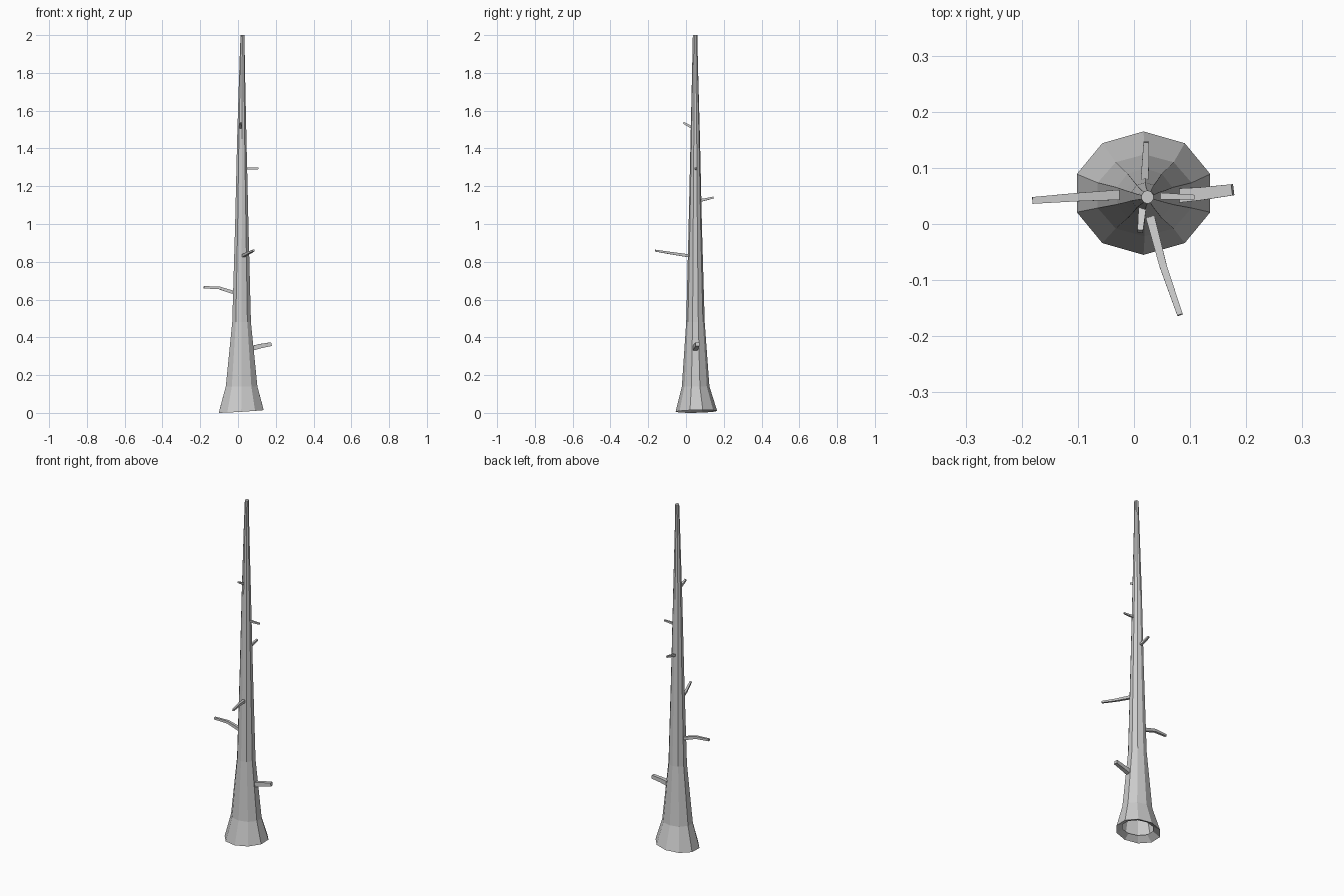
import bpy, bmesh, math
from mathutils import Vector

if "Cube" in bpy.data.objects:
    bpy.data.objects.remove(bpy.data.objects["Cube"])


def make_object(name, bm):
    bmesh.ops.recalc_face_normals(bm, faces=bm.faces)
    mesh = bpy.data.meshes.new(name)
    bm.to_mesh(mesh)
    bm.free()
    obj = bpy.data.objects.new(name, mesh)
    bpy.context.collection.objects.link(obj)
    return obj


def bridge(bm, a, b):
    n = len(a)
    for i in range(n):
        bm.faces.new((a[i], a[(i + 1) % n], b[(i + 1) % n], b[i]))


# Ten-sided trunk: z, centre x, centre y, x radius, y radius, rim waviness
rings = [
    (0.03, 0.018, 0.052, 0.088, 0.075, 0.0),
    (0.009, 0.017, 0.055, 0.125, 0.11, 0.008),
    (0.14, 0.019, 0.051, 0.088, 0.073, 0.0),
    (0.48, 0.019, 0.050, 0.052, 0.049, 0.0),
    (1.00, 0.020, 0.049, 0.037, 0.035, 0.0),
    (1.45, 0.020, 0.049, 0.026, 0.025, 0.0),
    (1.85, 0.022, 0.048, 0.015, 0.015, 0.0),
    (2.00, 0.024, 0.048, 0.011, 0.012, 0.0),
]
bm = bmesh.new()
loops = []
for z, cx, cy, rx, ry, wave in rings:
    loop = []
    for k in range(10):
        a = math.radians(90 + 36 * k)
        dz = wave * math.cos(a - 0.3)
        loop.append(bm.verts.new((cx + rx * math.cos(a), cy + ry * math.sin(a), z + dz)))
    loops.append(loop)
for lower, upper in zip(loops, loops[1:]):
    bridge(bm, lower, upper)
bm.faces.new(loops[-1])
low = min(v.co.z for v in bm.verts)
for v in loops[1]:
    v.co.z -= low
make_object("trunk", bm)


# Square-section broken branches swept along short paths
def branch(name, path, r0, r1):
    pts = [Vector(p) for p in path]
    bm = bmesh.new()
    loops = []
    for i, p in enumerate(pts):
        d = (pts[min(i + 1, len(pts) - 1)] - pts[max(i - 1, 0)]).normalized()
        side = d.cross(Vector((0, 0, 1))).normalized()
        up = side.cross(d)
        r = r0 + (r1 - r0) * i / (len(pts) - 1)
        loops.append([bm.verts.new(p + side * r * s + up * r * t)
                      for s, t in ((1, 1), (-1, 1), (-1, -1), (1, -1))])
    for a, b in zip(loops, loops[1:]):
        bridge(bm, a, b)
    bm.faces.new(loops[0])
    bm.faces.new(loops[-1])
    make_object(name, bm)


branch("low_right_branch", [(0.07, 0.05, 0.341), (0.12, 0.054, 0.354), (0.176, 0.061, 0.364)], 0.013, 0.010)
branch("left_branch", [(-0.026, 0.052, 0.638), (-0.10, 0.048, 0.662), (-0.181, 0.042, 0.665)], 0.009, 0.006)
branch("front_branch", [(0.029, 0.012, 0.832), (0.052, -0.075, 0.845), (0.082, -0.162, 0.859)], 0.008, 0.005)
branch("back_branch", [(0.019, 0.078, 1.125), (0.022, 0.146, 1.14)], 0.007, 0.005)
branch("high_right_branch", [(0.044, 0.05, 1.293), (0.108, 0.048, 1.294)], 0.006, 0.004)
branch("high_front_branch", [(0.015, 0.03, 1.512), (0.011, -0.013, 1.536)], 0.007, 0.005)
